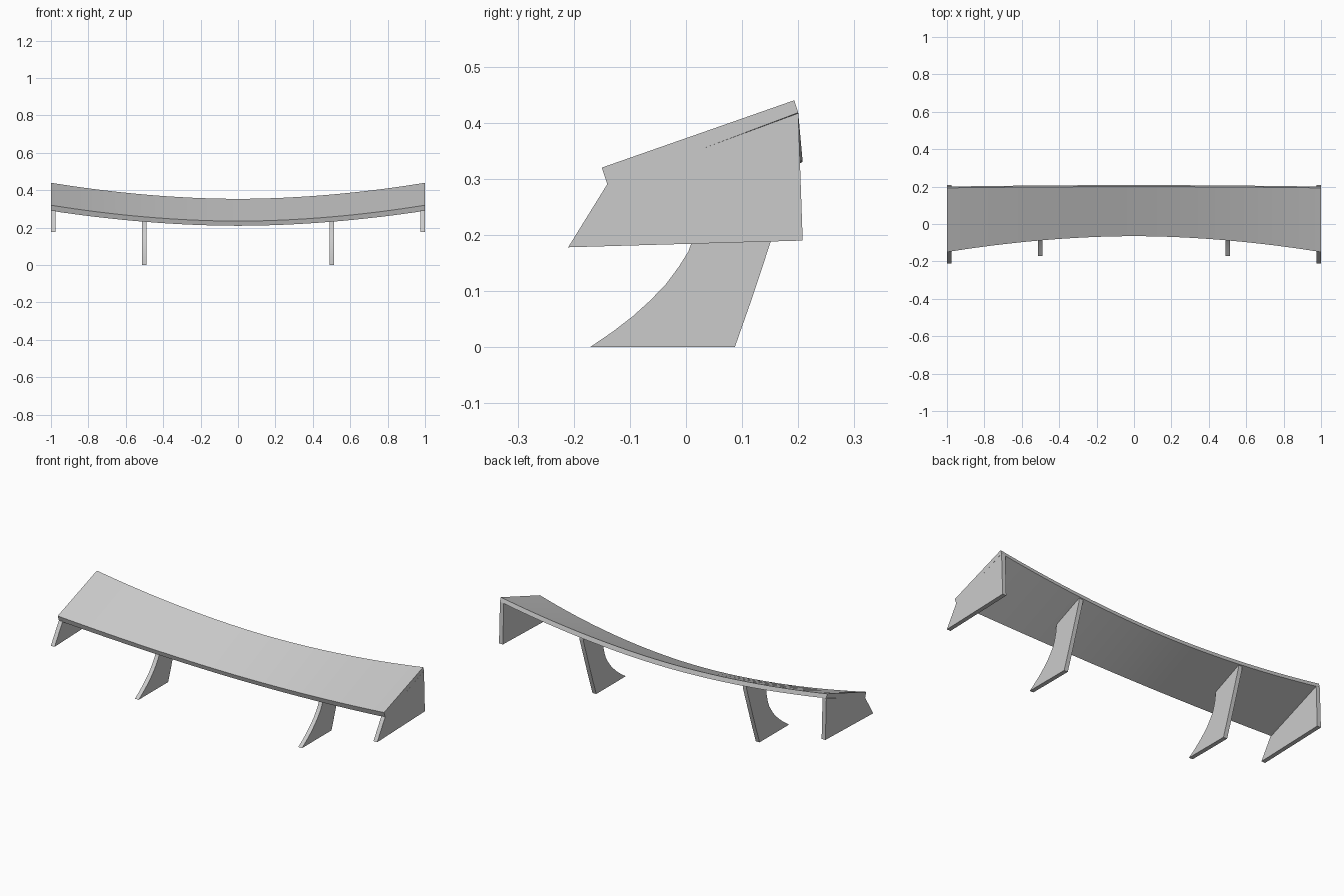
import bpy
import bmesh
import math

if "Cube" in bpy.data.objects:
    bpy.data.objects.remove(bpy.data.objects["Cube"], do_unlink=True)

# Single grey finish
GREY = (0.6, 0.6, 0.6, 1.0)
grey = bpy.data.materials.new("satin_grey")
grey.use_nodes = True
grey.diffuse_color = GREY
grey.node_tree.nodes["Principled BSDF"].inputs["Base Color"].default_value = GREY


def loft(name, sections):
    """Skin a closed solid through matching rings of points."""
    bm = bmesh.new()
    rings = [[bm.verts.new(p) for p in ring] for ring in sections]
    n = len(rings[0])
    for a, b in zip(rings, rings[1:]):
        for i in range(n):
            j = (i + 1) % n
            bm.faces.new((a[i], a[j], b[j], b[i]))
    bm.faces.new(rings[0])
    bm.faces.new(rings[-1])
    bmesh.ops.recalc_face_normals(bm, faces=bm.faces)
    mesh = bpy.data.meshes.new(name)
    bm.to_mesh(mesh)
    bm.free()
    mesh.materials.append(grey)
    obj = bpy.data.objects.new(name, mesh)
    bpy.context.collection.objects.link(obj)
    bpy.ops.object.select_all(action="DESELECT")
    obj.select_set(True)
    bpy.context.view_layer.objects.active = obj
    bpy.ops.object.shade_smooth_by_angle(angle=math.radians(30))
    return obj


def plate(name, profile, x_inner, x_outer):
    """Upright plate from a side profile, one on each side."""
    for side, sign in (("left", 1), ("right", -1)):
        loft(f"{name}_{side}", [[(sign * x, y, z) for y, z in profile]
                                for x in (x_inner, x_outer)])


# Wing blade: the section blends from the centre to the upswept tips
centre = [(-0.065, 0.235), (0.2, 0.354), (0.208, 0.33), (-0.057, 0.21)]
tip = [(-0.15, 0.32), (0.193, 0.44), (0.2, 0.418), (-0.14, 0.29)]
SEGMENTS = 32
blade = []
for k in range(SEGMENTS + 1):
    x = 2 * k / SEGMENTS - 1
    t = abs(x) ** 1.9
    blade.append([(x, c[0] + (e[0] - c[0]) * t, c[1] + (e[1] - c[1]) * t)
                  for c, e in zip(centre, tip)])
loft("wing_blade", blade)

# End plates hanging under the tips
plate("end_plate", [(-0.14, 0.291), (-0.21, 0.178), (0.208, 0.19), (0.2, 0.417)],
      0.977, 1.0)

# Support legs with a swept, concave front edge
leg = [(-0.171, 0), (-0.13, 0.028), (-0.095, 0.055), (-0.064, 0.083),
       (-0.036, 0.112), (-0.013, 0.143), (0.004, 0.17), (0.015, 0.2),
       (0.024, 0.235), (0.03, 0.285), (0.2, 0.352), (0.2, 0.337),
       (0.15, 0.185), (0.118, 0.088), (0.087, 0)]
plate("support_leg", leg, 0.489, 0.512)
